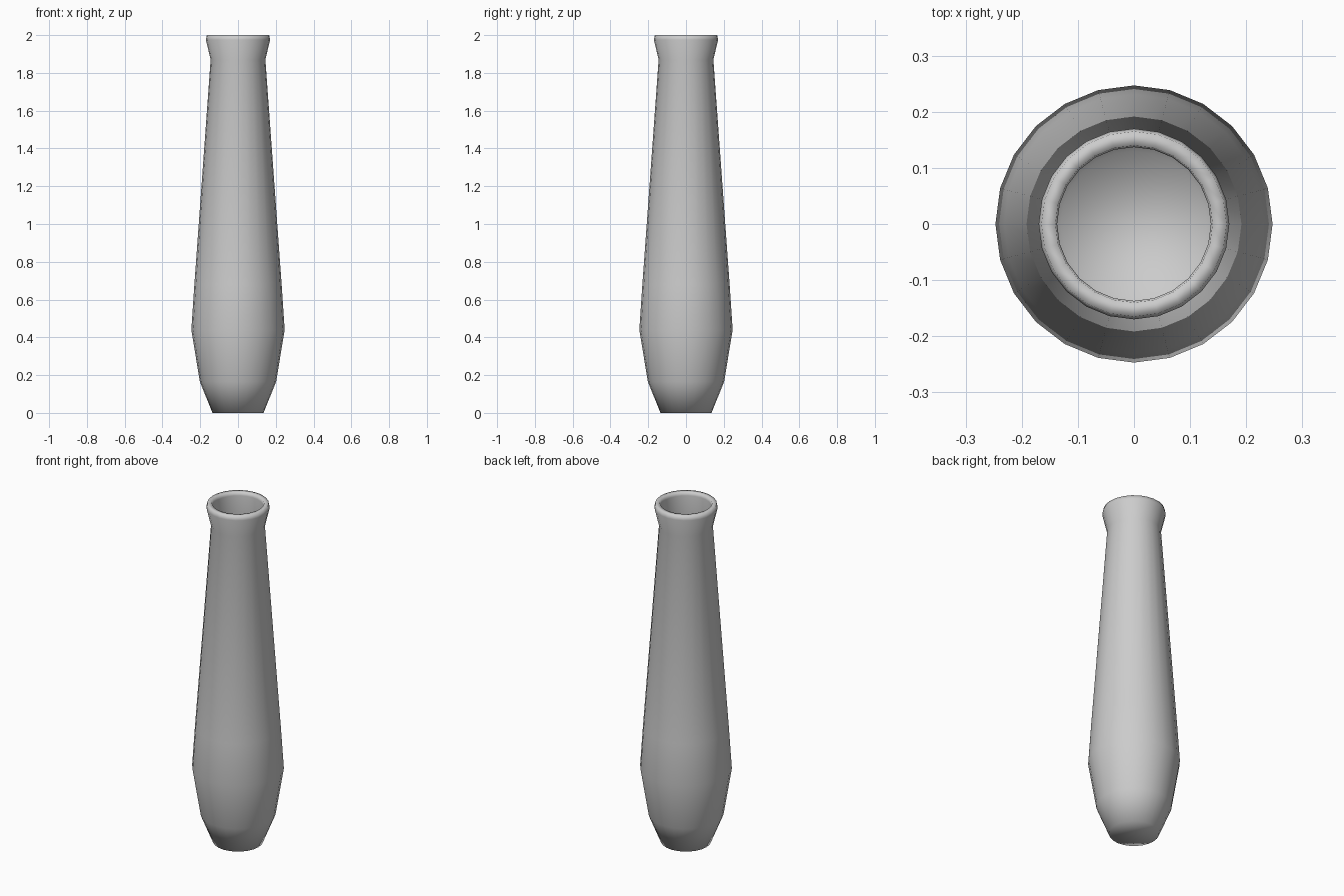
import bpy
import bmesh
from math import cos, sin, tau

cube = bpy.data.objects.get("Cube")
if cube:
    bpy.data.objects.remove(cube, do_unlink=True)

SIDES = 24

clay = bpy.data.materials.new("light_grey_clay")
clay.use_nodes = True
colour = (0.6, 0.6, 0.6, 1)
clay.diffuse_color = colour
clay.node_tree.nodes["Principled BSDF"].inputs["Base Color"].default_value = colour


def lathe(name, profile):
    """Spin (radius, height) points round z; the two ends are capped."""
    bm = bmesh.new()
    rings = [[bm.verts.new((r * cos(tau * i / SIDES), r * sin(tau * i / SIDES), z))
              for i in range(SIDES)] for r, z in profile]
    for low, high in zip(rings, rings[1:]):
        for i in range(SIDES):
            j = (i + 1) % SIDES
            bm.faces.new((low[i], low[j], high[j], high[i]))
    bm.faces.new(rings[0][::-1])
    bm.faces.new(rings[-1])
    for face in bm.faces:
        face.smooth = True
    mesh = bpy.data.meshes.new(name)
    bm.to_mesh(mesh)
    bm.free()
    mesh.materials.append(clay)
    obj = bpy.data.objects.new(name, mesh)
    bpy.context.collection.objects.link(obj)
    return obj


# Outer wall from the foot up to the flared mouth
outer = [(0.135, 0), (0.202, 0.165), (0.247, 0.44), (0.231, 0.68),
         (0.145, 1.87), (0.17, 1.975), (0.165, 2.0)]
# Flat lip, then the hollow inside down to its floor
inner = [(0.14, 2.0), (0.137, 1.98), (0.137, 1.87), (0.238, 0.44),
         (0.193, 0.17), (0.13, 0.012)]
lathe("vase", outer + inner)
